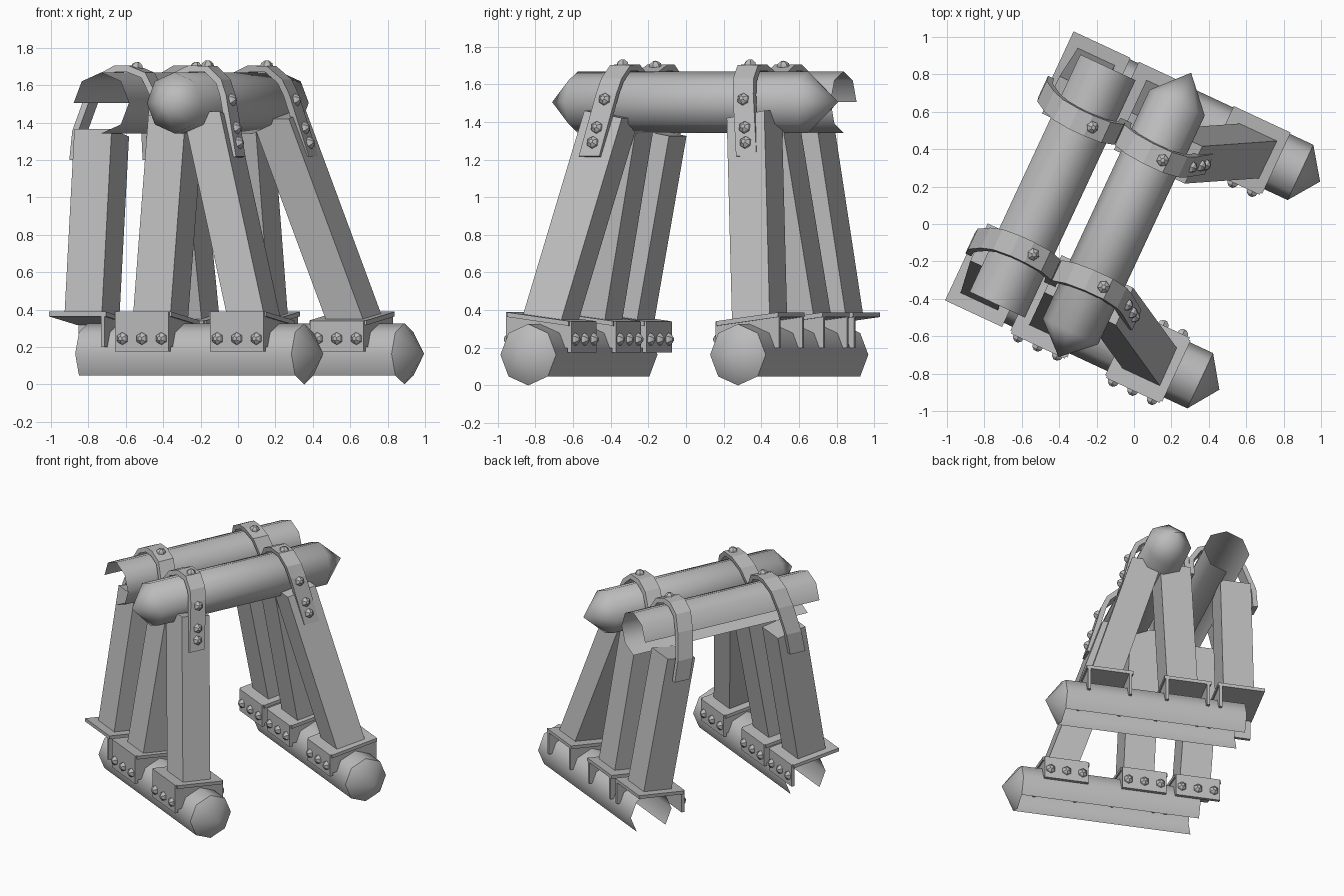
import bpy, bmesh, math
from mathutils import Matrix, Vector

if "Cube" in bpy.data.objects:
    bpy.data.objects.remove(bpy.data.objects["Cube"])

grey = bpy.data.materials.new("plain grey")
grey.use_nodes = True
grey.diffuse_color = (0.5, 0.5, 0.5, 1)
grey.node_tree.nodes["Principled BSDF"].inputs["Base Color"].default_value = (0.5, 0.5, 0.5, 1)

# The whole trestle is turned about the vertical
TURN = Matrix.Rotation(math.radians(-25), 4, 'Z')
LEAN = 0.18


def finish(name, bm, smooth=False):
    bmesh.ops.recalc_face_normals(bm, faces=bm.faces)
    bm.transform(TURN)
    mesh = bpy.data.meshes.new(name)
    bm.to_mesh(mesh)
    bm.free()
    mesh.materials.append(grey)
    ob = bpy.data.objects.new(name, mesh)
    bpy.context.collection.objects.link(ob)
    if smooth:
        bpy.ops.object.select_all(action='DESELECT')
        ob.select_set(True)
        bpy.context.view_layer.objects.active = ob
        bpy.ops.object.shade_smooth_by_angle(angle=math.radians(50))


def add_loft(bm, loops):
    """Join equal closed loops into a capped solid."""
    rows = [[bm.verts.new(p) for p in loop] for loop in loops]
    n = len(rows[0])
    for a, b in zip(rows, rows[1:]):
        for i in range(n):
            bm.faces.new((a[i], a[(i + 1) % n], b[(i + 1) % n], b[i]))
    bm.faces.new(rows[0][::-1])
    bm.faces.new(rows[-1])


def leaning(side, z):
    """Distance along the top logs of a leaning leg frame."""
    return side * (0.41 + LEAN * (1.5 - z))


def log(name, along_x, across, z, start, end, tips=(None, None), missing=()):
    """Eight-sided log; faces listed in missing are left open."""
    r, n = 0.163, 8
    bm = bmesh.new()

    def point(d, c, h):
        return bm.verts.new((d, across + c, z + h) if along_x else (across + c, d, z + h))

    rings = []
    for d in (start, end):
        rings.append([point(d, r * math.cos(math.tau * i / n), r * math.sin(math.tau * i / n))
                      for i in range(n)])
    for i in range(n):
        j = (i + 1) % n
        if i not in missing:
            bm.faces.new((rings[0][i], rings[0][j], rings[1][j], rings[1][i]))
    for ring, tip in zip(rings, tips):
        if tip is not None:
            apex = point(tip, 0, 0)
            for i in range(n):
                bm.faces.new((ring[i], ring[(i + 1) % n], apex))
    finish(name, bm, True)


def bolt(bm, centre, normal):
    rot = Vector(normal).to_track_quat('Z', 'Y').to_matrix().to_4x4()
    m = Matrix.Translation(centre) @ rot
    for r1, r2, h, lift in ((0.034, 0.03, 0.014, 0), (0.03, 0.012, 0.014, 0.014)):
        bmesh.ops.create_cone(bm, cap_ends=True, segments=6, radius1=r1, radius2=r2, depth=h,
                              matrix=m @ Matrix.Translation((0, 0, lift + h / 2)))


def leg(name, side, foot, head, top, shift):
    bm = bmesh.new()
    loops = []
    for z, s in ((0.36, foot), (top, head)):
        t = leaning(side, z)
        loop = []
        for a, b in ((-1, -1), (1, -1), (1, 1), (-1, 1)):
            loop.append((s + shift + a * 0.11, t + b * 0.11, z + side * b * 0.11 * LEAN))
        loops.append(loop)
    add_loft(bm, loops)
    finish(name, bm)


def bracket(name, side, s, outer_plate, left_end):
    """Tilted foot plate with bolted cheeks and thin end webs."""
    bm = bmesh.new()
    t0, w, d = side * 0.617, 0.168, 0.18

    def top(b):
        return 0.365 + side * b * 0.13

    def slab(s0, s1, b0, b1, low, thick=None):
        rows = []
        for x in (s0, s1):
            rows.append([(x, t0 + b0, top(b0) - thick if thick else low),
                         (x, t0 + b1, top(b1) - thick if thick else low),
                         (x, t0 + b1, top(b1)), (x, t0 + b0, top(b0))])
        add_loft(bm, rows)

    slab(s - w, s + w, -d, d, 0, 0.025)
    for face in (-1, 1):
        if face == side and not outer_plate:
            continue
        slab(s - w + 0.01, s + w - 0.01, face * d - 0.012, face * d + 0.012, 0.175)
        for k in (-1, 0, 1):
            bolt(bm, (s + k * 0.115, t0 + face * (d + 0.012), 0.245), (0, face, 0))
    for e in (-1, 1):
        if e == 1 or left_end:
            x = s + e * (w - 0.02)
            slab(x - 0.01, x + 0.01, -d, d, 0.2)
    finish(name, bm)


def strap(name, side, centre, path, bolts):
    """Flat band bent over a log and down the outside of a leg."""
    bm = bmesh.new()
    pts = [Vector(p) for p in path]
    loops = []
    for i, p in enumerate(pts):
        run = (pts[min(i + 1, len(pts) - 1)] - pts[max(i - 1, 0)]).normalized()
        out = Vector((-run.y, run.x)) * 0.035
        if out.dot(p + Vector((0, 0.3))) < 0:
            out = -out
        loop = []
        for q, half in ((p, -1), (p, 1), (p + out, 1), (p + out, -1)):
            z = 1.5 + q.y
            loop.append((centre + q.x, leaning(side, z) + half * 0.06, z))
        loops.append(loop)
    add_loft(bm, loops)
    for x, dz, nx, nz in bolts:
        bolt(bm, (centre + x, leaning(side, 1.5 + dz), 1.5 + dz), (nx, 0, nz))
    finish(name, bm)


# Ground logs, open underneath and at one end
log("front_ground_log", True, -0.61, 0.163, -0.6, 0.675, (None, 0.788), (5, 6))
log("back_ground_log", True, 0.626, 0.163, -0.6, 0.69, (None, 0.806), (5, 6))

# Upper logs: one pointed, one open shell
log("pointed_top_log", False, -0.065, 1.505, -0.665, 0.685, (-0.815, 0.862))
log("open_top_log", False, -0.48, 1.505, -0.7, 0.7, missing=(4, 5))

# Strap outlines, measured from the log centre
outer_path = [(-0.175, -0.08), (-0.172, 0.05), (-0.11, 0.13), (-0.02, 0.17), (0.075, 0.17),
              (0.145, 0.11), (0.175, 0.04), (0.262, -0.29)]
inner_path = [(0.175, -0.08), (0.172, 0.05), (0.115, 0.14), (0.03, 0.17), (-0.04, 0.17),
              (-0.12, 0.13), (-0.175, 0.03), (-0.232, -0.15), (-0.236, -0.3)]
outer_bolts = [(0.06, 0.203, 0, 1)]
for drop in (0.02, -0.13, -0.21):
    outer_bolts.append((0.216 - (drop - 0.02) * 0.264, drop, 0.96, 0.26))

# Legs, brackets and straps on both sides
for label, side, shift in (("front", -1, 0), ("back", 1, 0.015)):
    leg(label + "_outer_leg", side, 0.38, 0.03, 1.44, shift)
    leg(label + "_middle_leg", side, -0.17, -0.17, 1.42, shift)
    leg(label + "_inner_leg", side, -0.575, -0.6, 1.345, shift)
    for part, s in (("outer", 0.37), ("middle", -0.19), ("inner", -0.575)):
        bracket(label + "_" + part + "_bracket", side, s + shift,
                side < 0 and part != "inner", part != "inner")
    strap(label + "_pointed_log_strap", side, -0.065, outer_path, outer_bolts)
    strap(label + "_open_log_strap", side, -0.48, inner_path, [(0.06, 0.195, 0.2, 0.98)])
